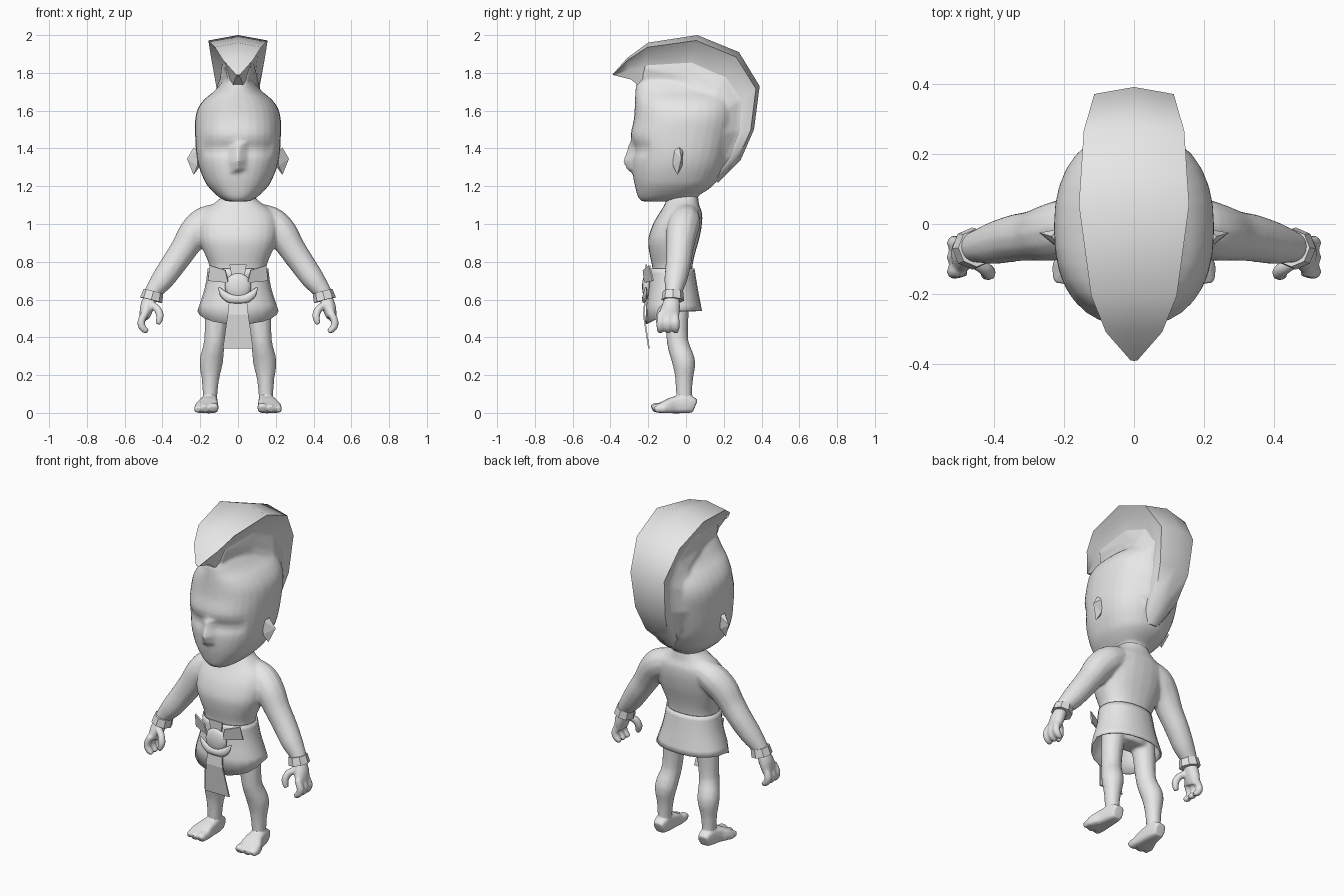
import bpy, bmesh
from math import sin, cos, pi, radians
from mathutils import Vector

cube = bpy.data.objects.get("Cube")
if cube:
    bpy.data.objects.remove(cube, do_unlink=True)

clay = bpy.data.materials.new("plain_grey")
clay.use_nodes = True
clay.diffuse_color = (0.8, 0.8, 0.8, 1)
clay.node_tree.nodes["Principled BSDF"].inputs["Base Color"].default_value = (0.8, 0.8, 0.8, 1)


def finish(name, bm, sharp=None, flat=False):
    """Turn a bmesh into a shaded object."""
    bmesh.ops.recalc_face_normals(bm, faces=bm.faces)
    mesh = bpy.data.meshes.new(name)
    bm.to_mesh(mesh)
    bm.free()
    mesh.materials.append(clay)
    if not flat:
        mesh.shade_smooth()
        if sharp:
            mesh.set_sharp_from_angle(angle=radians(sharp))
    obj = bpy.data.objects.new(name, mesh)
    bpy.context.scene.collection.objects.link(obj)
    return obj


def flow(stations, steps=3):
    """Smooth curve through the stations (Catmull-Rom)."""
    ext = [stations[0], *stations, stations[-1]]
    out = []
    for a, b, c, d in zip(ext, ext[1:], ext[2:], ext[3:]):
        for k in range(steps):
            t = k / steps
            out.append(tuple(q + t / 2 * (r - p + t * (2 * p - 5 * q + 4 * r - s + t * (3 * (q - r) + s - p)))
                             for p, q, r, s in zip(a, b, c, d)))
    return out + [stations[-1]]


def skin_rings(bm, rings, caps=True):
    """Bridge equal rings of points with quads."""
    rows = [[bm.verts.new(p) for p in ring] for ring in rings]
    n = len(rows[0])
    for a, b in zip(rows, rows[1:]):
        for i in range(n):
            j = (i + 1) % n
            bm.faces.new((a[i], a[j], b[j], b[i]))
    if caps:
        bm.faces.new(rows[0])
        bm.faces.new(rows[-1])
    return rows


def oval(centre, u, v, n, power=2.0):
    pts = []
    for i in range(n):
        c, s = cos(2 * pi * i / n), sin(2 * pi * i / n)
        e = 2 / power
        pts.append(centre + u * (abs(c) ** e * (1 if c > 0 else -1))
                   + v * (abs(s) ** e * (1 if s > 0 else -1)))
    return pts


def stack(bm, levels, n=24, power=2.3, caps=True):
    """Level rings given as (z, front y, back y, half width)."""
    return skin_rings(bm, [oval(Vector((0, (f + b) / 2, z)), Vector((w, 0, 0)),
                                Vector((0, (b - f) / 2, 0)), n, power)
                           for z, f, b, w in flow(levels)], caps)


def tube(bm, stations, ref=(0, 1, 0), n=12, power=2.0, sides=(1, -1), steps=3):
    """Tube along (x, y, z, radius, radius towards ref), built on each side."""
    path = flow(stations, steps)
    for s in sides:
        pts = [Vector((p[0] * s, p[1], p[2])) for p in path]
        rings = []
        for i, p in enumerate(path):
            t = (pts[min(i + 1, len(pts) - 1)] - pts[max(i - 1, 0)]).normalized()
            u = t.cross(Vector(ref)).normalized()
            v = u.cross(t)
            rings.append(oval(pts[i], u * p[3], v * p[-1], n, power))
        skin_rings(bm, rings)


def section(out, inn, half):
    """Mirrored cross-section from (fraction inwards, half width) pairs."""
    right = [out.lerp(inn, t) + Vector((w, 0, 0)) for t, w in half]
    left = [out.lerp(inn, t) - Vector((w, 0, 0)) for t, w in reversed(half)]
    return right + left


def plate(name, pts, sides=(1, -1), thick=0.008):
    """Thin cloth strip from pairs of points."""
    bm = bmesh.new()
    for s in sides:
        vs = [bm.verts.new((x * s, y, z)) for x, y, z in pts]
        for i in range(0, len(vs) - 2, 2):
            bm.faces.new((vs[i], vs[i + 1], vs[i + 3], vs[i + 2]))
    obj = finish(name, bm, flat=True)
    obj.modifiers.new("Thickness", 'SOLIDIFY').thickness = thick


def fuse(obj, voxel, smooth, keep):
    """Blend overlapping parts into one skin."""
    m = obj.modifiers.new("Fuse", 'REMESH')
    m.mode, m.voxel_size, m.use_smooth_shade = 'VOXEL', voxel, True
    m = obj.modifiers.new("Soften", 'SMOOTH')
    m.factor, m.iterations = 0.5, smooth
    obj.modifiers.new("Simplify", 'DECIMATE').ratio = keep


# Torso, arms and legs
bm = bmesh.new()
stack(bm, [(.55, -.10, .02, .10), (.62, -.15, .035, .15), (.70, -.17, .03, .15),
           (.78, -.18, .035, .152), (.85, -.195, .05, .18), (.92, -.20, .07, .205),
           (1.0, -.175, .085, .21), (1.06, -.14, .085, .19), (1.10, -.115, .07, .14),
           (1.14, -.10, .065, .09), (1.17, -.09, .06, .08)])
tube(bm, [(.07, .005, 1.055, .06), (.165, -.005, 1.015, .083), (.23, -.022, .955, .084),
          (.285, -.033, .87, .073), (.34, -.04, .79, .068), (.40, -.055, .705, .061),
          (.45, -.065, .64, .046), (.465, -.07, .60, .042)])
tube(bm, [(.085, -.05, .66, .07, .08), (.11, -.048, .55, .066, .065), (.124, -.045, .38, .056, .058),
          (.142, -.012, .27, .063, .062), (.146, -.01, .18, .047, .048),
          (.148, -.01, .09, .039, .043), (.148, -.005, .03, .039, .044)])
fuse(finish("body", bm), .009, 8, .35)

# Feet, with toes
bm = bmesh.new()
tube(bm, [(.15, .048, .034, .032, .036), (.15, .01, .046, .042, .048), (.155, -.06, .042, .05, .045),
          (.165, -.11, .031, .063, .034), (.17, -.145, .024, .058, .026)], ref=(0, 0, 1), power=3.5)
for x, y, r in ((.129, -.18, .026), (.175, -.176, .023), (.212, -.165, .02)):
    tube(bm, [(x, -.11, r, r), (x, y + .02, r + .002, r), (x, y, r * .8, r * .8)], ref=(0, 0, 1),
         n=10, power=2.6)
tube(bm, [(.148, -.01, .13, .037, .041), (.148, -.008, .04, .037, .042)])
fuse(finish("feet", bm), .007, 3, .35)

# Hands with curled fingers and a thumb
bm = bmesh.new()
tube(bm, [(.46, -.07, .62, .034, .036), (.482, -.08, .56, .037, .05), (.495, -.093, .505, .027, .055)])
for y in (-.136, -.095, -.054):
    tube(bm, [(.492, y * .9 - .01, .53, .02), (.513, y, .48, .021), (.502, y, .447, .02),
              (.478, y, .43, .014)], n=8)
tube(bm, [(.465, -.10, .575, .02), (.427, -.125, .55, .021), (.413, -.14, .51, .021),
          (.425, -.145, .47, .014)], n=8)
fuse(finish("hands", bm), .007, 3, .35)

# Bracelets
bm = bmesh.new()
tube(bm, [(.448, -.068, .643, .054), (.46, -.07, .597, .06)], n=8, steps=1)
finish("bracelets", bm, flat=True)

# Crest of hair: outer y z, inner y z, half widths of edge, waist and foot
crest = [(-.39, 1.79, -.37, 1.785, .010, .008, .005), (-.31, 1.88, -.29, 1.765, .08, .035, .012),
         (-.20, 1.96, -.24, 1.72, .122, .06, .035), (.06, 2.0, .0, 1.715, .157, .08, .10),
         (.28, 1.91, .14, 1.65, .143, .09, .145), (.39, 1.73, .19, 1.59, .113, .095, .155),
         (.36, 1.50, .19, 1.48, .10, .105, .16), (.29, 1.34, .15, 1.37, .075, .095, .155),
         (.17, 1.22, .07, 1.26, .03, .06, .12)]
top, root = [], []
for oy, oz, iy, iz, edge, waist, foot in crest:
    out, inn = Vector((0, oy, oz)), Vector((0, iy, iz))
    top.append([out] + section(out, inn, [(.1, edge), (.3, (edge + 2 * waist) / 3), (.55, waist),
                                          (1, waist * .5)]))
    root.append(section(out, inn, [(.35, waist * .95), (.55, waist + .006),
                                   (.8, (waist + foot) / 2 + .004), (1, foot), (1.3, foot)]))
bm = bmesh.new()
skin_rings(bm, top)
finish("hair_crest", bm, sharp=60)

# Head, with nose and eye hollows, neck and the root of the hair
bm = bmesh.new()
stack(bm, [(1.12, -.235, -.06, .06), (1.145, -.255, .05, .105), (1.20, -.27, .14, .16),
           (1.25, -.28, .175, .187), (1.31, -.285, .205, .209), (1.38, -.285, .225, .222),
           (1.47, -.293, .25, .227), (1.55, -.277, .265, .227), (1.61, -.272, .265, .213),
           (1.66, -.27, .255, .178), (1.70, -.268, .235, .13), (1.75, -.26, .2, .085),
           (1.80, -.22, .13, .04)], n=32, power=2.3)
for v in bm.verts:
    x, z = abs(v.co.x), v.co.z
    if v.co.y < -.1:
        if x < .02 and 1.28 < z < 1.43:
            v.co.y -= .05 - .4 * abs(z - 1.335)
        elif .03 < x < .17 and 1.35 < z < 1.45:
            v.co.y += .015 * cos((z - 1.40) * 31)
stack(bm, [(1.09, -.085, .055, .078), (1.15, -.10, .066, .086), (1.24, -.10, .10, .11)])
skin_rings(bm, root[2:])
fuse(finish("head", bm), .009, 5, .35)

# Ears
bm = bmesh.new()
for s in (1, -1):
    pts = [(.205, -.04, 1.30), (.215, -.065, 1.39), (.235, -.035, 1.405), (.27, -.025, 1.345),
           (.235, -.045, 1.26), (.215, -.015, 1.39), (.215, -.07, 1.31), (.215, -.02, 1.31)]
    bmesh.ops.convex_hull(bm, input=[bm.verts.new((x * s, y, z)) for x, y, z in pts])
finish("ears", bm, flat=True)

# Skirt, hanging lower at the front
bm = bmesh.new()
rows = stack(bm, [(.765, -.195, .045, .16), (.66, -.20, .062, .176), (.54, -.215, .085, .215)],
             n=20, power=2.2, caps=False)
for v in rows[-1]:
    v.co.z -= .07 * max(0, -v.co.y - .08) / .135
skirt = finish("skirt", bm, sharp=50)
skirt.modifiers.new("Thickness", 'SOLIDIFY').thickness = .008

# Hanging cloth and folded belt ends
plate("front_cloth", [(-.04, -.215, .66), (.04, -.215, .66), (-.055, -.228, .52), (.055, -.228, .52),
                      (-.08, -.2, .34), (.08, -.2, .34)], sides=(1,))
plate("belt_folds", [(.148, -.19, .782), (.065, -.222, .757), (.155, -.17, .70), (.05, -.215, .69)])
plate("belt_knot", [(-.045, -.215, .785), (.045, -.215, .785), (-.03, -.21, .70), (.03, -.21, .70)],
      sides=(1,))

# Round buckle and its horned crescent
bm = bmesh.new()
bmesh.ops.create_uvsphere(bm, u_segments=16, v_segments=10, radius=.07)
for v in bm.verts:
    v.co = Vector((v.co.x, v.co.y * .35 - .208, v.co.z + .67))
finish("buckle", bm)
bm = bmesh.new()
tube(bm, [(-.102, -.212, .665, .004, .004), (-.08, -.216, .632, .018, .01), (-.045, -.22, .607, .024, .012),
          (0, -.222, .602, .022, .012), (.045, -.22, .607, .024, .012), (.08, -.216, .632, .018, .01),
          (.102, -.212, .665, .004, .004)], n=8, sides=(1,))
finish("buckle_horns", bm)
